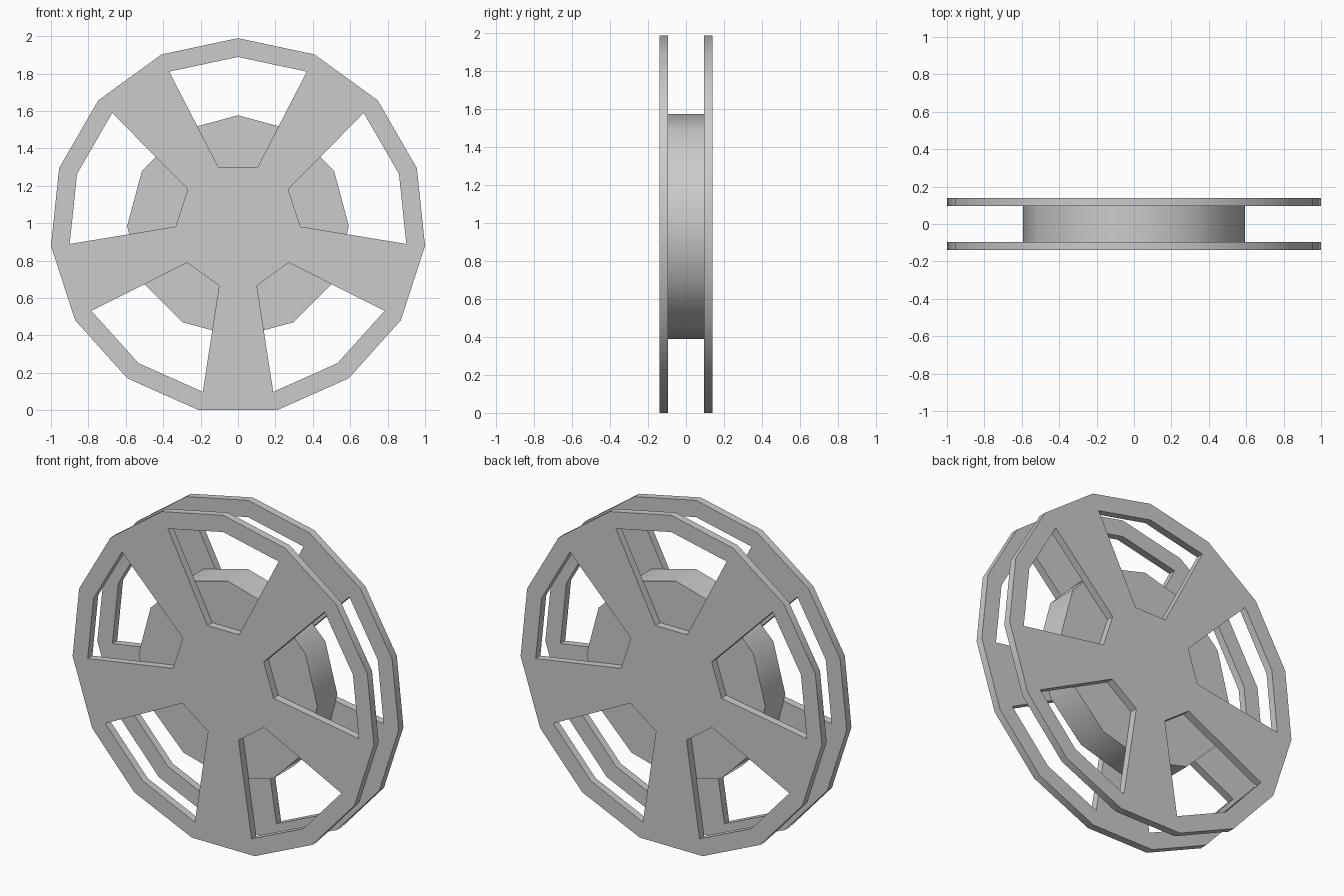
import bpy
import bmesh
from math import sin, cos, radians
from mathutils import Vector

default = bpy.data.objects.get("Cube")
if default:
    bpy.data.objects.remove(default, do_unlink=True)

CENTRE_Z = 0.9835
RIM, WINDOW, HUB, CORE = 1.0055, 0.905, 0.3335, 0.593
INNER_Y, OUTER_Y = 0.095, 0.14
HUB_HALF_ANGLE = 18.35
STEP, SECTOR = 24, 72

grey = bpy.data.materials.new("plain grey")
grey.use_nodes = True
grey.diffuse_color = (0.6, 0.6, 0.6, 1)
grey.node_tree.nodes["Principled BSDF"].inputs["Base Color"].default_value = grey.diffuse_color


def polar(radius, degrees, y):
    """Point on the wheel, angle measured clockwise from the top."""
    a = radians(degrees)
    return Vector((radius * sin(a), y, CENTRE_Z + radius * cos(a)))


def finish(name, bm, depth):
    """Thicken the flat faces along y and make a shaded object."""
    result = bmesh.ops.extrude_face_region(bm, geom=bm.faces[:])
    moved = [v for v in result["geom"] if isinstance(v, bmesh.types.BMVert)]
    bmesh.ops.translate(bm, verts=moved, vec=(0, depth, 0))
    bmesh.ops.recalc_face_normals(bm, faces=bm.faces[:])
    mesh = bpy.data.meshes.new(name)
    bm.to_mesh(mesh)
    bm.free()
    mesh.materials.append(grey)
    obj = bpy.data.objects.new(name, mesh)
    bpy.context.collection.objects.link(obj)
    bpy.ops.object.select_all(action="DESELECT")
    obj.select_set(True)
    bpy.context.view_layer.objects.active = obj
    bpy.ops.object.shade_smooth_by_angle(angle=radians(35))


def flange(name, y, depth):
    """Fifteen-sided disc with five windows between its spokes."""
    bm = bmesh.new()
    rim = [bm.verts.new(polar(RIM, i * STEP, y)) for i in range(15)]
    window = [bm.verts.new(polar(WINDOW, i * STEP, y)) for i in range(15)]
    hub = []
    for i in range(5):
        for side in (-1, 1):
            hub.append(bm.verts.new(polar(HUB, i * SECTOR + side * HUB_HALF_ANGLE, y)))
    bm.faces.new(hub)
    for i in range(5):
        mid = 3 * i
        # Rim segments above the window
        for a, b in ((mid - 1, mid), (mid, mid + 1)):
            bm.faces.new((rim[a], rim[b], window[b], window[a]))
        # Spoke leading to the next window
        a, b = mid + 1, (mid + 2) % 15
        bm.faces.new((rim[a], rim[b], window[b],
                      hub[(2 * i + 2) % 10], hub[2 * i + 1], window[a]))
    finish(name, bm, depth)


# Two spoked discs
flange("front_spoked_disc", -OUTER_Y, OUTER_Y - INNER_Y)
flange("back_spoked_disc", INNER_Y, OUTER_Y - INNER_Y)

# Twelve-sided drum between the discs
bm = bmesh.new()
bm.faces.new([bm.verts.new(polar(CORE, i * 30, -INNER_Y)) for i in range(12)])
finish("centre_drum", bm, 2 * INNER_Y)
